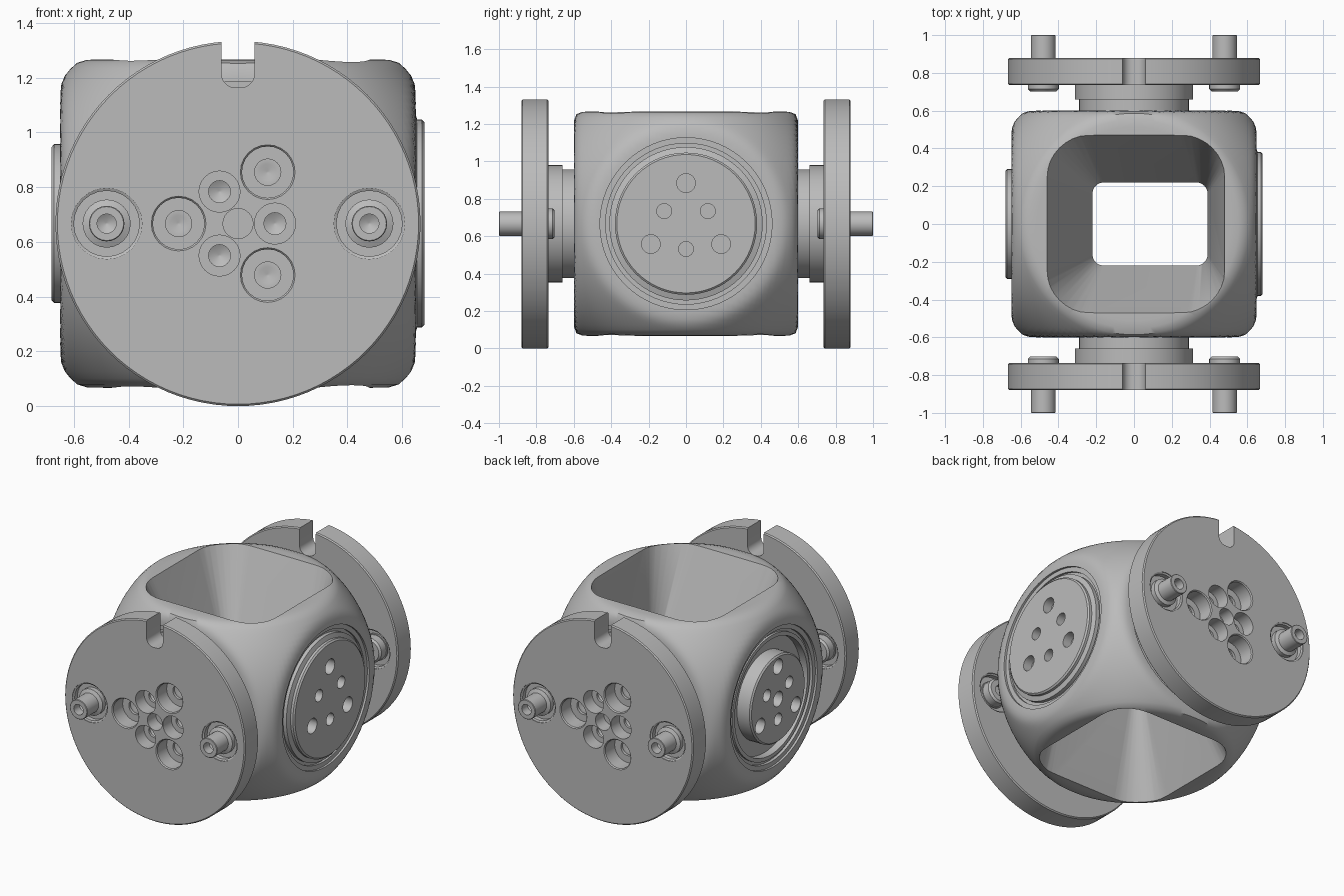
import bpy, bmesh
from math import cos, sin, pi, radians
from mathutils import Matrix

if "Cube" in bpy.data.objects:
    bpy.data.objects.remove(bpy.data.objects["Cube"], do_unlink=True)

MID = 0.667   # height of the body centre
HALF_X, HALF = 0.65, 0.6
BALL = 0.834
CRISP = 70    # higher gives tighter body edges

grey = bpy.data.materials.new("machined_grey")
grey.use_nodes = True
grey.diffuse_color = (0.5, 0.5, 0.5, 1)
grey.node_tree.nodes["Principled BSDF"].inputs["Base Color"].default_value = (0.5, 0.5, 0.5, 1)


def loft(bm, rings):
    """Closed solid through a list of equal point rings."""
    loops = [[bm.verts.new(p) for p in ring] for ring in rings]
    n = len(loops[0])
    for a, b in zip(loops, loops[1:]):
        for i in range(n):
            j = (i + 1) % n
            bm.faces.new((a[i], a[j], b[j], b[i]))
    bm.faces.new(loops[0][::-1])
    bm.faces.new(loops[-1])


def turn(bm, profile, centre=(0, 0), segs=24):
    """Turned solid facing -y from (radius, outward distance) pairs."""
    u, v = centre
    angles = [2 * pi * i / segs for i in range(segs)]
    loft(bm, [[(u + r * cos(a), -t, v + r * sin(a)) for a in angles] for r, t in profile])


def rounded_rect(u0, u1, v0, v1, r, steps=8):
    pts = []
    corners = ((u1 - r, v1 - r), (u0 + r, v1 - r), (u0 + r, v0 + r), (u1 - r, v0 + r))
    for k, (u, v) in enumerate(corners):
        for i in range(steps + 1):
            a = pi / 2 * (k + i / steps)
            pts.append((u + r * cos(a), v + r * sin(a)))
    return pts


def make(name, bm, side=0):
    """Mesh object from bm, swung about z to face the given side."""
    bmesh.ops.recalc_face_normals(bm, faces=bm.faces)
    bm.transform(Matrix.Translation((0, 0, MID)) @ Matrix.Rotation(radians(side), 4, "Z"))
    mesh = bpy.data.meshes.new(name)
    bm.to_mesh(mesh)
    bm.free()
    mesh.materials.append(grey)
    obj = bpy.data.objects.new(name, mesh)
    bpy.context.collection.objects.link(obj)
    return obj


def activate(obj):
    bpy.ops.object.select_all(action="DESELECT")
    obj.select_set(True)
    bpy.context.view_layer.objects.active = obj


def cut(obj, tool):
    tool.hide_render = True
    mod = obj.modifiers.new("cut", "BOOLEAN")
    mod.operation, mod.solver, mod.object = "DIFFERENCE", "EXACT", tool
    activate(obj)
    bpy.ops.object.modifier_apply(modifier=mod.name)
    bpy.data.objects.remove(tool, do_unlink=True)


def smooth(obj):
    activate(obj)
    bpy.ops.object.shade_smooth_by_angle(angle=radians(35))


def turned(name, profile, side, centre=(0, 0), segs=64):
    bm = bmesh.new()
    turn(bm, profile, centre, segs)
    return make(name, bm, side)


def hole_pattern(bm, start, large, small):
    """Three large and three small holes alternating round the centre."""
    for k in range(3):
        for radius, turn_by, profile in ((0.217, 0, large), (0.135, 60, small)):
            a = radians(start + 120 * k + turn_by)
            turn(bm, profile, (radius * cos(a), radius * sin(a)))


# Body: ball pressed flat on six sides with soft rims
bm = bmesh.new()
bmesh.ops.create_uvsphere(bm, u_segments=160, v_segments=80, radius=1)
for v in bm.verts:
    limits = (1 / BALL, abs(v.co.x) / HALF_X, abs(v.co.y) / HALF, abs(v.co.z) / HALF)
    v.co *= sum(q ** CRISP for q in limits) ** (-1 / CRISP)
body = make("body", bm)

# Flared vertical passage with an off-centre waist
waist = rounded_rect(-0.22, 0.39, -0.22, 0.22, 0.06)
mouth = rounded_rect(-0.46, 0.48, -0.47, 0.47, 0.22)
flare = 1.15
outer = [(a + (c - a) * flare, b + (d - b) * flare) for (a, b), (c, d) in zip(waist, mouth)]
bm = bmesh.new()
loft(bm, [[(x, y, z) for x, y in ring]
          for ring, z in ((outer, -HALF * flare), (waist, 0), (outer, HALF * flare))])
cut(body, make("passage_cutter", bm))

# Stepped recesses round the ports
cut(body, turned("recess_cutter", [(0.43, 0.62), (0.43, 0.635), (0.46, 0.635), (0.46, 0.7)], 90))
for side, face, grow in ((270, HALF_X, 0), (0, HALF, 0.06), (180, HALF, 0.06)):
    steps = ((0.385, -0.07), (0.385, -0.02), (0.41, -0.02), (0.41, -0.035),
             (0.43, -0.035), (0.43, -0.015), (0.46, -0.015), (0.46, 0.05))
    cut(body, turned("recess_cutter", [(r + grow, face + t) for r, t in steps], side))
smooth(body)

# Side ports with drilled faces
ports = (
    ("left_port_cap", 90, [(0.41, 0.6), (0.41, 0.645), (0.38, 0.655), (0.38, 0.672), (0.37, 0.681)], False),
    ("right_port_hub", 270, [(0.29, 0.54), (0.29, 0.672), (0.28, 0.681)], True),
)
for name, side, profile, centre_hole in ports:
    port = turned(name, profile, side)
    bm = bmesh.new()
    hole_pattern(bm, 90, [(0.005, 0.57), (0.05, 0.61), (0.05, 0.7)], [(0.005, 0.575), (0.04, 0.61), (0.04, 0.7)])
    if centre_hole:
        turn(bm, [(0.05, 0.62), (0.05, 0.7)])
    cut(port, make("port_hole_cutter", bm, side))
    smooth(port)

# Flange plates, necks and pins, front and back
for label, side in (("front", 0), ("back", 180)):
    smooth(turned(label + "_neck", [(0.29, 0.51), (0.29, 0.66), (0.313, 0.66), (0.313, 0.745)], side))

    plate = turned(label + "_plate", [(0.66, 0.735), (0.667, 0.742), (0.667, 0.873), (0.66, 0.88)], side, segs=96)
    bm = bmesh.new()
    hole_pattern(bm, 180,
                 [(0.004, 0.747), (0.03, 0.757), (0.048, 0.757), (0.048, 0.775),
                  (0.094, 0.775), (0.094, 0.873), (0.1, 0.88), (0.1, 0.9)],
                 [(0.004, 0.755), (0.04, 0.775), (0.04, 0.79), (0.075, 0.79), (0.075, 0.9)])
    turn(bm, [(0.055, 0.79), (0.055, 0.9)])
    for x in (-0.48, 0.48):
        turn(bm, [(0.12, 0.84), (0.12, 0.87), (0.13, 0.875), (0.13, 0.9)], (x, 0))
        turn(bm, [(0.13, 0.72), (0.13, 0.74), (0.12, 0.745), (0.12, 0.775)], (x, 0))
    slot = rounded_rect(-0.06, 0.06, 0.497, 0.9, 0.05)
    loft(bm, [[(u, -t, v) for u, v in slot] for t in (0.7, 0.95)])
    cut(plate, make("plate_cutter", bm, side))
    smooth(plate)

    for hand, x in (("left", 0.48), ("right", -0.48)):
        pin = turned(f"{label}_{hand}_pin",
                     [(0.035, 0.72), (0.035, 0.702), (0.07, 0.702), (0.082, 0.714), (0.082, 0.765),
                      (0.088, 0.765), (0.088, 0.87), (0.065, 0.88), (0.065, 0.997), (0.062, 1.0),
                      (0.035, 1.0), (0.035, 0.94), (0.004, 0.92)], side, (x, 0), 24)
        smooth(pin)
